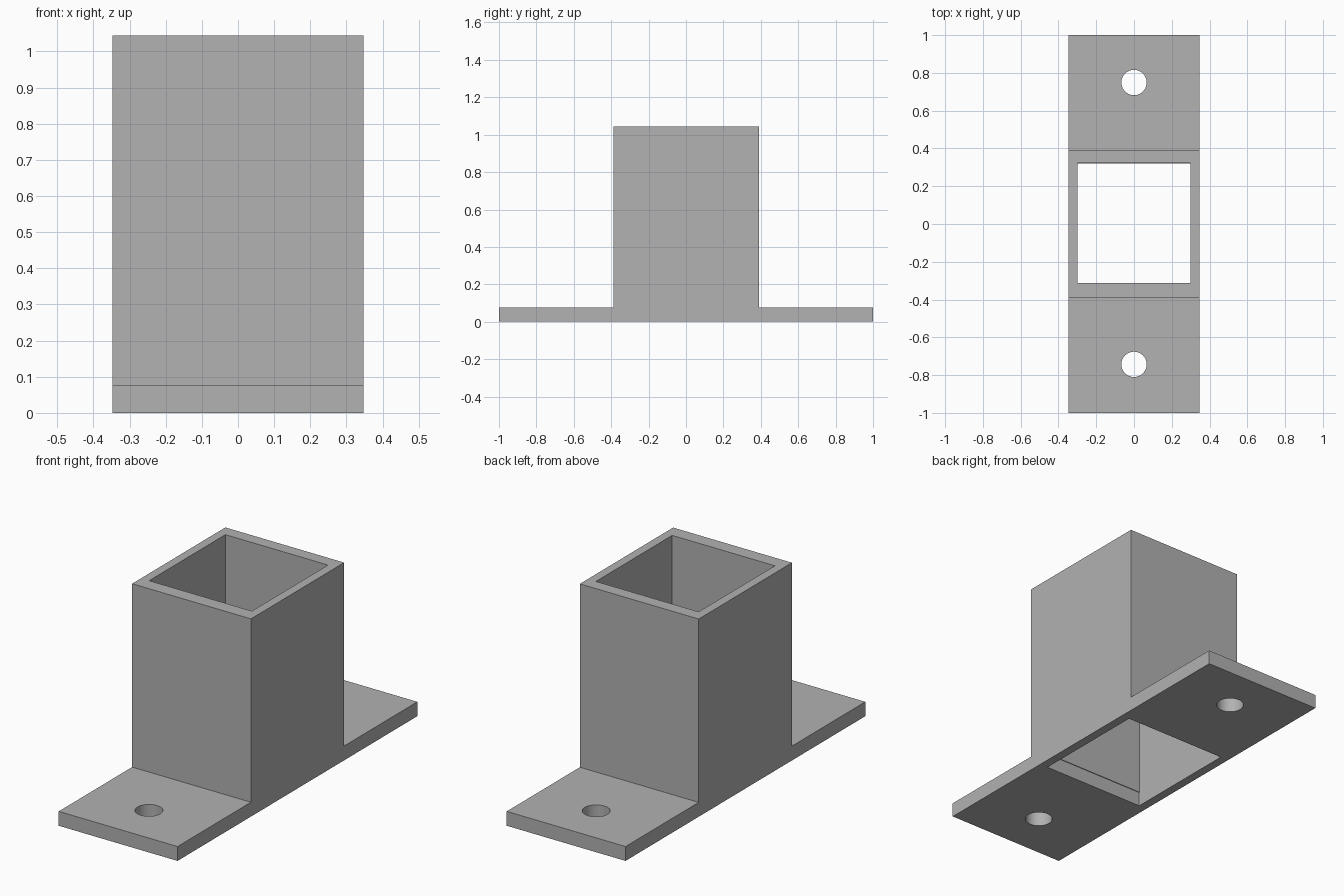
import bpy, bmesh

if "Cube" in bpy.data.objects:
    bpy.data.objects.remove(bpy.data.objects["Cube"])

FLANGE_TOP, TOP = 0.076, 1.044

grey = bpy.data.materials.new("plain grey")
grey.diffuse_color = (0.445, 0.445, 0.445, 1)
grey.use_nodes = True
grey.node_tree.nodes["Principled BSDF"].inputs["Base Color"].default_value = grey.diffuse_color


def extrude_profile(name, points, half_width):
    """Extrude a (y, z) outline along x, centred on x = 0."""
    bm = bmesh.new()
    face = bm.faces.new([bm.verts.new((-half_width, y, z)) for y, z in points])
    new = bmesh.ops.extrude_face_region(bm, geom=[face])["geom"]
    bmesh.ops.translate(bm, vec=(2 * half_width, 0, 0),
                        verts=[v for v in new if isinstance(v, bmesh.types.BMVert)])
    bmesh.ops.recalc_face_normals(bm, faces=bm.faces)
    mesh = bpy.data.meshes.new(name)
    bm.to_mesh(mesh)
    bm.free()
    mesh.materials.append(grey)
    obj = bpy.data.objects.new(name, mesh)
    bpy.context.collection.objects.link(obj)
    return obj


def cut(target, cutter):
    """Apply a boolean cut and remove the cutter."""
    mod = target.modifiers.new("cut", 'BOOLEAN')
    mod.operation, mod.solver, mod.object = 'DIFFERENCE', 'EXACT', cutter
    bpy.context.view_layer.objects.active = target
    bpy.ops.object.modifier_apply(modifier=mod.name)
    bpy.data.objects.remove(cutter)


# Square post socket with a mounting flange at the front and back
bracket = extrude_profile("post_socket_bracket", [
    (-1, 0), (1, 0), (1, FLANGE_TOP), (0.39, FLANGE_TOP), (0.39, TOP),
    (-0.388, TOP), (-0.388, FLANGE_TOP), (-1, FLANGE_TOP)], 0.347)

# Through shaft, slightly stepped where the tube meets the base
cut(bracket, extrude_profile("shaft_cutter", [
    (-0.317, -0.1), (0.319, -0.1), (0.319, FLANGE_TOP), (0.323, FLANGE_TOP),
    (0.323, 1.2), (-0.313, 1.2), (-0.313, FLANGE_TOP), (-0.317, FLANGE_TOP)], 0.30))

# Round bolt holes in the flanges
for y in (-0.743, 0.749):
    bpy.ops.mesh.primitive_cylinder_add(vertices=48, radius=0.067, depth=0.4, location=(0, y, 0))
    cut(bracket, bpy.context.object)

# Smooth hole walls, sharp edges elsewhere
bracket.select_set(True)
bpy.context.view_layer.objects.active = bracket
bpy.ops.object.shade_smooth_by_angle()
